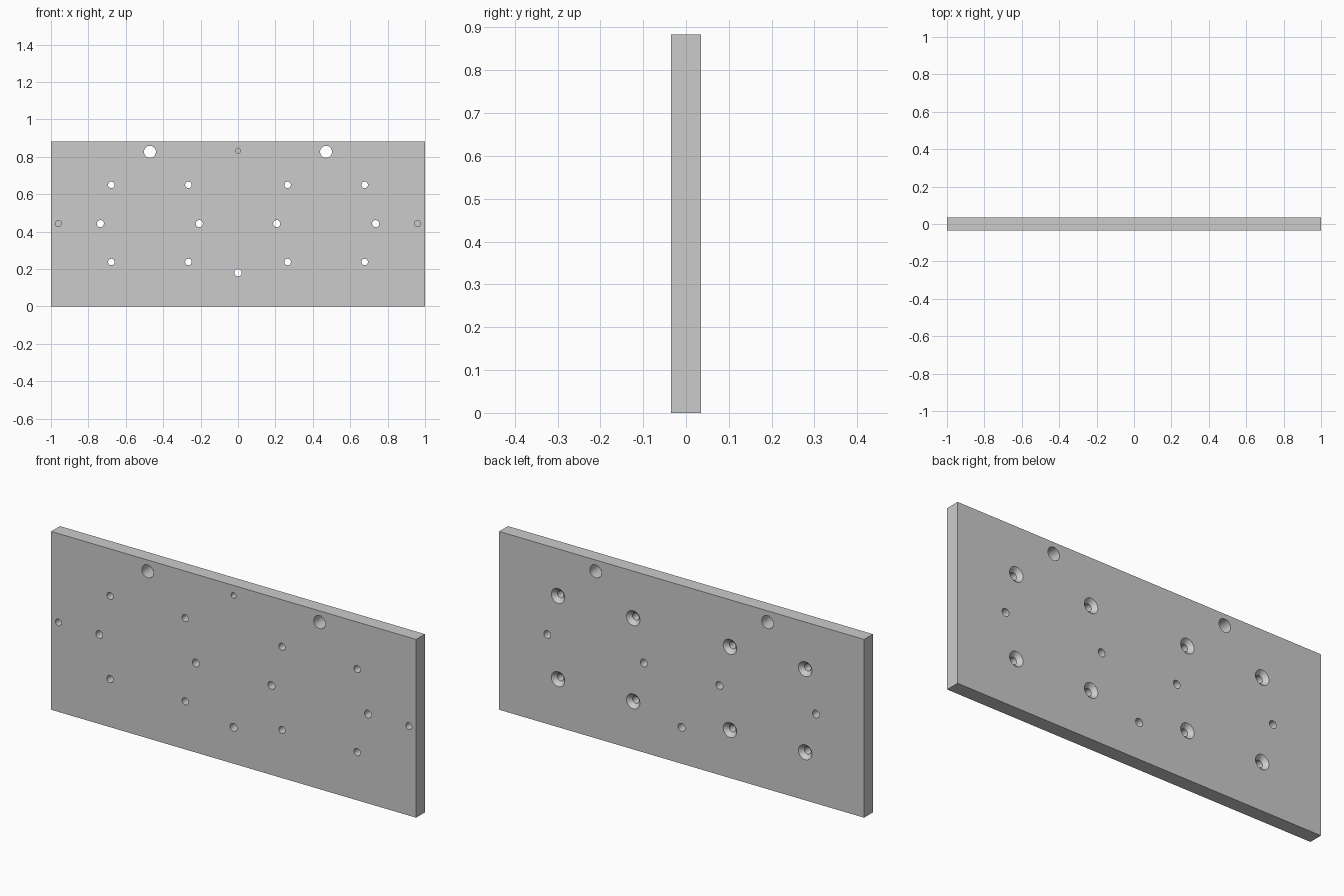
import bpy, bmesh
from math import cos, sin, tau, radians

if "Cube" in bpy.data.objects:
    bpy.data.objects.remove(bpy.data.objects["Cube"])

W, T, H = 2.0, 0.069, 0.883
F, B = -T / 2, T / 2      # front and back faces
OUT = 0.01                # cutter overshoot
SIDES = 32

# Plate
bpy.ops.mesh.primitive_cube_add(size=1, location=(0, 0, H / 2))
plate = bpy.context.object
plate.name = "drilled_plate"
plate.scale = (W, T, H)
bpy.ops.object.transform_apply(location=True, rotation=False, scale=True)

cut = bmesh.new()


def drill(x, z, profile):
    """Closed turned cutter along y; profile is a list of (y, radius)."""
    rings = [[cut.verts.new((x + r * cos(tau * i / SIDES), y, z + r * sin(tau * i / SIDES)))
              for i in range(SIDES)] for y, r in profile]
    cut.faces.new(rings[0])
    cut.faces.new(rings[-1][::-1])
    for a, b in zip(rings, rings[1:]):
        for i in range(SIDES):
            j = (i + 1) % SIDES
            cut.faces.new((a[j], a[i], b[i], b[j]))


def through(x, z, r):
    drill(x, z, [(F - OUT, r), (B + OUT, r)])


def blind(x, z, r, depth):
    drill(x, z, [(F - OUT, r), (F + depth, r)])


def countersunk(x, z, r, big):
    d = big - r
    drill(x, z, [(F - OUT, r), (B - d, r), (B, big), (B + OUT, big)])


# Mirrored holes
for s in (-1, 1):
    through(s * 0.471, 0.827, 0.032)
    for x in (0.207, 0.736):
        through(s * x, 0.443, 0.019)
    for x in (0.265, 0.677):
        for z in (0.238, 0.65):
            countersunk(s * x, z, 0.0175, 0.037)
    blind(s * 0.96, 0.443, 0.0165, 0.04)

# Holes on the centre line
through(0, 0.18, 0.0195)
blind(0, 0.833, 0.0135, 0.04)

bmesh.ops.recalc_face_normals(cut, faces=cut.faces[:])
mesh = bpy.data.meshes.new("hole_cutters")
cut.to_mesh(mesh)
cut.free()
cutter = bpy.data.objects.new("hole_cutters", mesh)
bpy.context.collection.objects.link(cutter)
cutter.hide_render = True

# Cut the holes
mod = plate.modifiers.new("holes", 'BOOLEAN')
mod.operation = 'DIFFERENCE'
mod.solver = 'EXACT'
mod.object = cutter
bpy.ops.object.modifier_apply(modifier=mod.name)
bpy.data.objects.remove(cutter)
bpy.ops.object.shade_smooth_by_angle(angle=radians(30))
